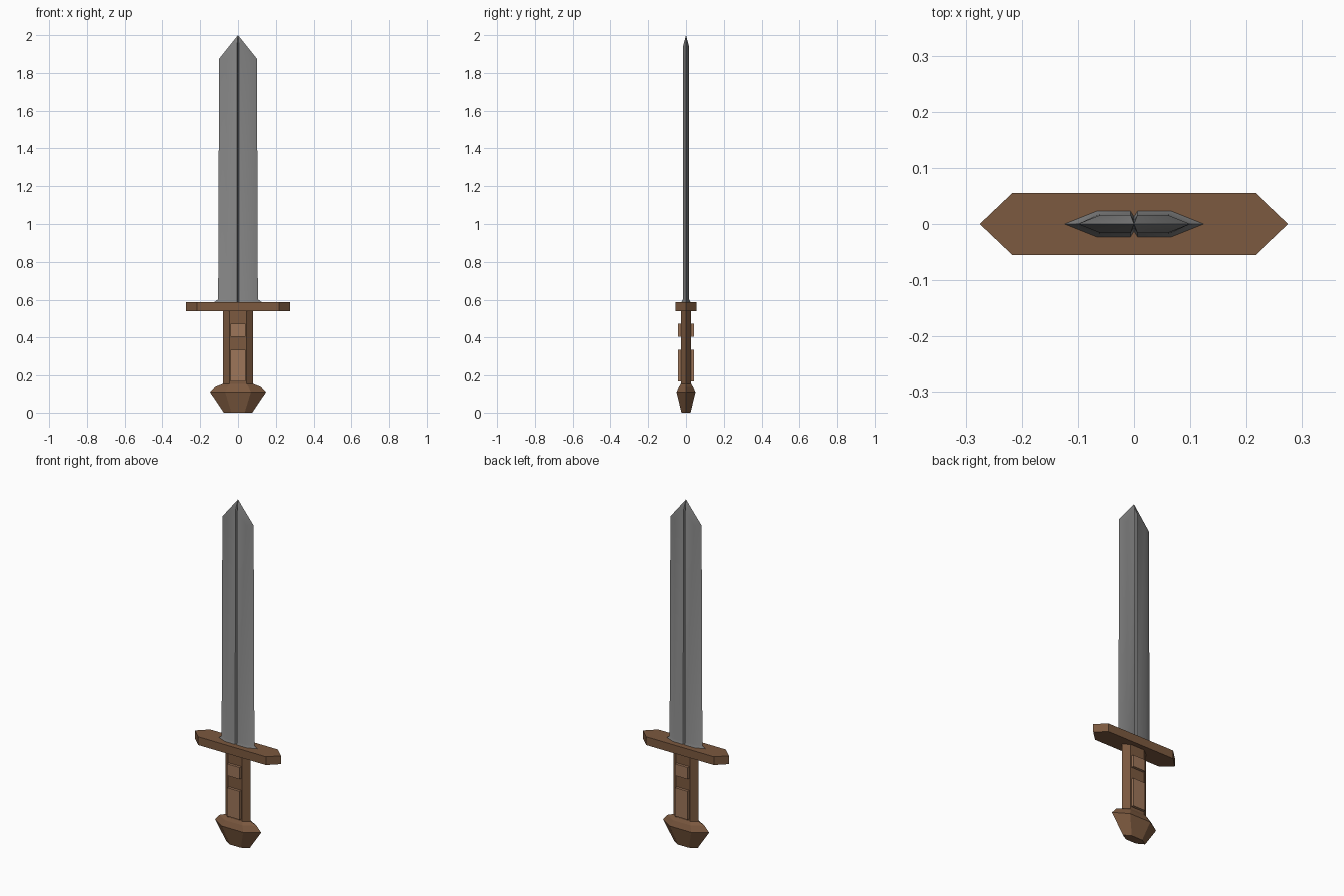
import bpy, bmesh, math

if "Cube" in bpy.data.objects:
    bpy.data.objects.remove(bpy.data.objects["Cube"])


def material(name, rgb):
    m = bpy.data.materials.new(name)
    m.diffuse_color = (*rgb, 1)
    m.use_nodes = True
    m.node_tree.nodes["Principled BSDF"].inputs["Base Color"].default_value = m.diffuse_color
    return m


STEEL = material("steel", (0.22, 0.22, 0.22))
WOOD = material("dark_wood", (0.20, 0.10, 0.05))
INLAY = material("light_wood", (0.34, 0.18, 0.10))


def loft(name, rings, mat, apex=None):
    """Skin a stack of closed rings, capped flat or drawn to a point."""
    bm = bmesh.new()
    rows = [[bm.verts.new(p) for p in ring] for ring in rings]
    n = len(rows[0])
    for a, b in zip(rows, rows[1:]):
        for i in range(n):
            j = (i + 1) % n
            bm.faces.new((a[i], a[j], b[j], b[i]))
    bm.faces.new(rows[0])
    if apex:
        tip = bm.verts.new(apex)
        for i in range(n):
            bm.faces.new((rows[-1][i], rows[-1][(i + 1) % n], tip))
    else:
        bm.faces.new(rows[-1])
    bmesh.ops.recalc_face_normals(bm, faces=bm.faces)
    me = bpy.data.meshes.new(name)
    bm.to_mesh(me)
    bm.free()
    me.materials.append(mat)
    ob = bpy.data.objects.new(name, me)
    bpy.context.collection.objects.link(ob)
    return ob


def hexagon(z, w, flat, d):
    """Flattened hexagon with its points on the x axis."""
    return [(w, 0, z), (flat, d, z), (-flat, d, z),
            (-w, 0, z), (-flat, -d, z), (flat, -d, z)]


def blade_ring(w, f, t, zw, zf=None, zg=None):
    """Bevelled blade section with a narrow centre groove on both faces."""
    zf, zg = zf or zw, zg or zw
    g, deep = 0.006, 0.010
    half = [(w, 0, zw), (f, t, zf), (g, t, zg), (0, t - deep, zg), (-g, t, zg), (-f, t, zf)]
    return half + [(-x, -y, z) for x, y, z in half]


# blade: flared foot, long body, bevelled point
blade = loft("blade", [
    blade_ring(0.128, 0.068, 0.024, 0.585),
    blade_ring(0.105, 0.063, 0.017, 0.602),
    blade_ring(0.10, 0.06, 0.016, 1.875, 1.87, 1.94),
], STEEL, apex=(0, 0, 2))
bpy.context.view_layer.objects.active = blade
blade.select_set(True)
bpy.ops.object.shade_smooth_by_angle(angle=math.radians(30))

# crossguard
loft("crossguard", [hexagon(z, 0.275, 0.217, 0.055) for z in (0.54, 0.588)], WOOD)

# grip
loft("grip", [hexagon(z, 0.08, 0.045, 0.027) for z in (0.15, 0.545)], WOOD)

# raised grip panels, passing through to both faces
for name, z0, z1 in (("lower_grip_panel", 0.17, 0.335), ("upper_grip_panel", 0.405, 0.473)):
    x, y = 0.04, 0.042
    loft(name, [[(x, y, z), (-x, y, z), (-x, -y, z), (x, -y, z)] for z in (z0, z1)], INLAY)

# pommel
loft("pommel", [
    hexagon(0.0, 0.075, 0.035, 0.024),
    hexagon(0.108, 0.148, 0.068, 0.05),
    hexagon(0.14, 0.12, 0.055, 0.037),
    hexagon(0.156, 0.08, 0.045, 0.027),
], WOOD)
